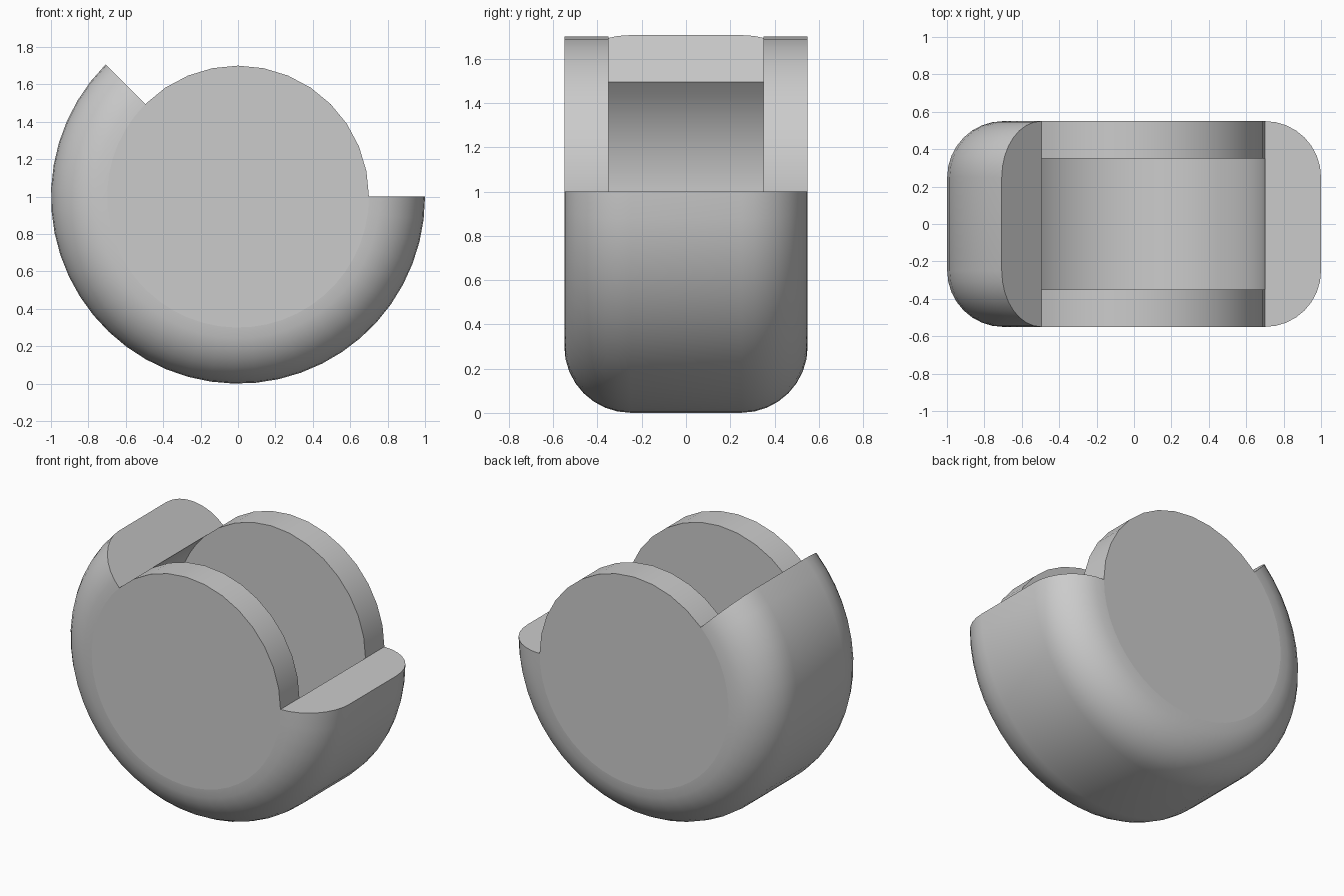
import bpy, bmesh
from math import radians, sin, cos, pi

if "Cube" in bpy.data.objects:
    bpy.data.objects.remove(bpy.data.objects["Cube"], do_unlink=True)

CENTRE_Z = 1.0
HUB_R, RIM_R = 0.7, 1.0
HALF_W, INNER_W = 0.55, 0.35
FILLET = RIM_R - HUB_R

grey = bpy.data.materials.new("plain grey")
grey.use_nodes = True
colour = (0.6, 0.6, 0.6, 1)
grey.diffuse_color = colour
grey.node_tree.nodes["Principled BSDF"].inputs["Base Color"].default_value = colour


def polar(r, y, angle):
    return (r * cos(angle), y, CENTRE_Z + r * sin(angle))


def finish(name, bm):
    bmesh.ops.recalc_face_normals(bm, faces=bm.faces)
    mesh = bpy.data.meshes.new(name)
    bm.to_mesh(mesh)
    bm.free()
    mesh.materials.append(grey)
    obj = bpy.data.objects.new(name, mesh)
    bpy.context.collection.objects.link(obj)
    bpy.ops.object.select_all(action='DESELECT')
    obj.select_set(True)
    bpy.context.view_layer.objects.active = obj
    bpy.ops.object.shade_smooth_by_angle(angle=radians(30))
    return obj


# Shared angles: the covered arc, then the open mouth
shell_angles = [radians(135 + 225 * i / 32) for i in range(33)]
mouth_angles = [radians(135 * i / 12) for i in range(1, 12)]

# Rounded shell: a D-shaped section swept round the covered arc
corner = [(HUB_R + FILLET * sin(t), HALF_W - FILLET + FILLET * cos(t))
          for t in (i * pi / 16 for i in range(9))]
section = corner + [(r, -y) for r, y in reversed(corner)]
bm = bmesh.new()
rings = [[bm.verts.new(polar(r, y, a)) for r, y in section] for a in shell_angles]
n = len(section)
for a, b in zip(rings, rings[1:]):
    for i in range(n):
        j = (i + 1) % n
        bm.faces.new((a[i], a[j], b[j], b[i]))
bm.faces.new(rings[0])
bm.faces.new(rings[-1])
finish("rounded_shell", bm)

# Side discs closing the hollow, front and back
for name, side in (("front_disc", -1), ("back_disc", 1)):
    bm = bmesh.new()
    loops = [[bm.verts.new(polar(HUB_R, side * y, a))
              for a in shell_angles + mouth_angles] for y in (INNER_W, HALF_W)]
    inner, outer = loops
    n = len(inner)
    bm.faces.new(inner)
    bm.faces.new(outer)
    for i in range(n):
        j = (i + 1) % n
        bm.faces.new((inner[i], inner[j], outer[j], outer[i]))
    finish(name, bm)
